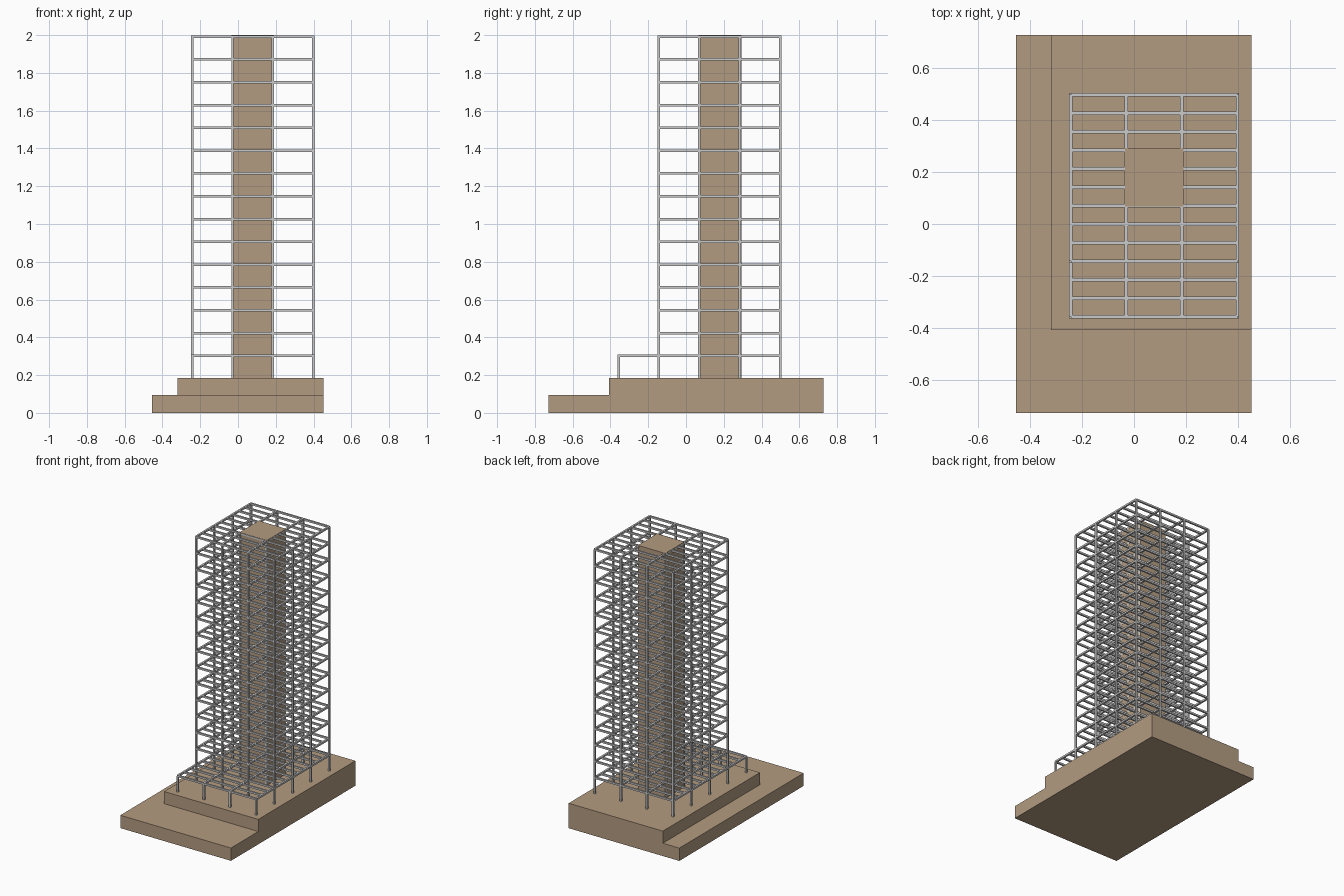
import bpy, bmesh
from mathutils import Matrix, Vector

if "Cube" in bpy.data.objects:
    bpy.data.objects.remove(bpy.data.objects["Cube"])

STONE = bpy.data.materials.new("stone")
STONE.diffuse_color = (0.45, 0.33, 0.22, 1)
STONE.use_nodes = True
STONE.node_tree.nodes["Principled BSDF"].inputs["Base Color"].default_value = STONE.diffuse_color


def add_box(bm, lo, hi):
    lo, hi = Vector(lo), Vector(hi)
    size = hi - lo
    m = Matrix.Translation((lo + hi) / 2) @ Matrix.Diagonal((*size, 1))
    bmesh.ops.create_cube(bm, size=1, matrix=m)


def finish(bm, name, mat=None):
    bmesh.ops.recalc_face_normals(bm, faces=bm.faces[:])
    me = bpy.data.meshes.new(name)
    bm.to_mesh(me)
    bm.free()
    ob = bpy.data.objects.new(name, me)
    bpy.context.collection.objects.link(ob)
    if mat:
        me.materials.append(mat)
    return ob


# Layout: 3 x 4 bays, 15 floors
BAY = 0.2138
XS = [-0.243 + BAY * i for i in range(4)]
YS = [-0.357 + BAY * i for i in range(5)]
ZS = [0.302 + 0.1207 * i for i in range(15)]
BASE_Z, T = 0.185, 0.0065   # podium height, half thickness of steel

# Stepped podium: one solid, flush at the right and back
x0, xs, x1 = -0.455, -0.32, 0.452
y0, ys, y1 = -0.728, -0.408, 0.728
low = 0.095
pts = [(x0, y0, 0), (x1, y0, 0), (x1, y1, 0), (x0, y1, 0),
       (x0, y0, low), (x1, y0, low), (x1, ys, low),
       (xs, ys, low), (xs, y1, low), (x0, y1, low),
       (xs, ys, BASE_Z), (x1, ys, BASE_Z), (x1, y1, BASE_Z), (xs, y1, BASE_Z)]
faces = [(3, 2, 1, 0), (0, 1, 5, 4), (3, 0, 4, 9), (4, 5, 6, 7, 8, 9),
         (7, 6, 11, 10), (8, 7, 10, 13), (10, 11, 12, 13),
         (1, 2, 12, 11, 6, 5), (2, 3, 9, 8, 13, 12)]
bm = bmesh.new()
v = [bm.verts.new(p) for p in pts]
for f in faces:
    bm.faces.new([v[i] for i in f])
finish(bm, "stepped_podium", STONE)

# Central core
bm = bmesh.new()
add_box(bm, (-0.035, 0.067, BASE_Z), (0.190, 0.293, 2.0))
finish(bm, "core", STONE)

# Columns: the front row only reaches the first floor
bm = bmesh.new()
for x in XS:
    for j, y in enumerate(YS):
        top = ZS[0] if j == 0 else ZS[-1]
        add_box(bm, (x - T, y - T, BASE_Z), (x + T, y + T, top))
finish(bm, "columns")

# Main girders along y, under every column line
bm = bmesh.new()
for k, z in enumerate(ZS):
    start = YS[0] if k == 0 else YS[1]
    for x in XS:
        add_box(bm, (x - T, start, z - T), (x + T, YS[-1], z + T))
finish(bm, "girders")

# Floor beams along x, three per bay
bm = bmesh.new()
for k, z in enumerate(ZS):
    for n in range(0 if k == 0 else 3, 13):
        y = YS[0] + BAY / 3 * n
        add_box(bm, (XS[0], y - T, z - T), (XS[-1], y + T, z + T))
finish(bm, "floor_beams")
